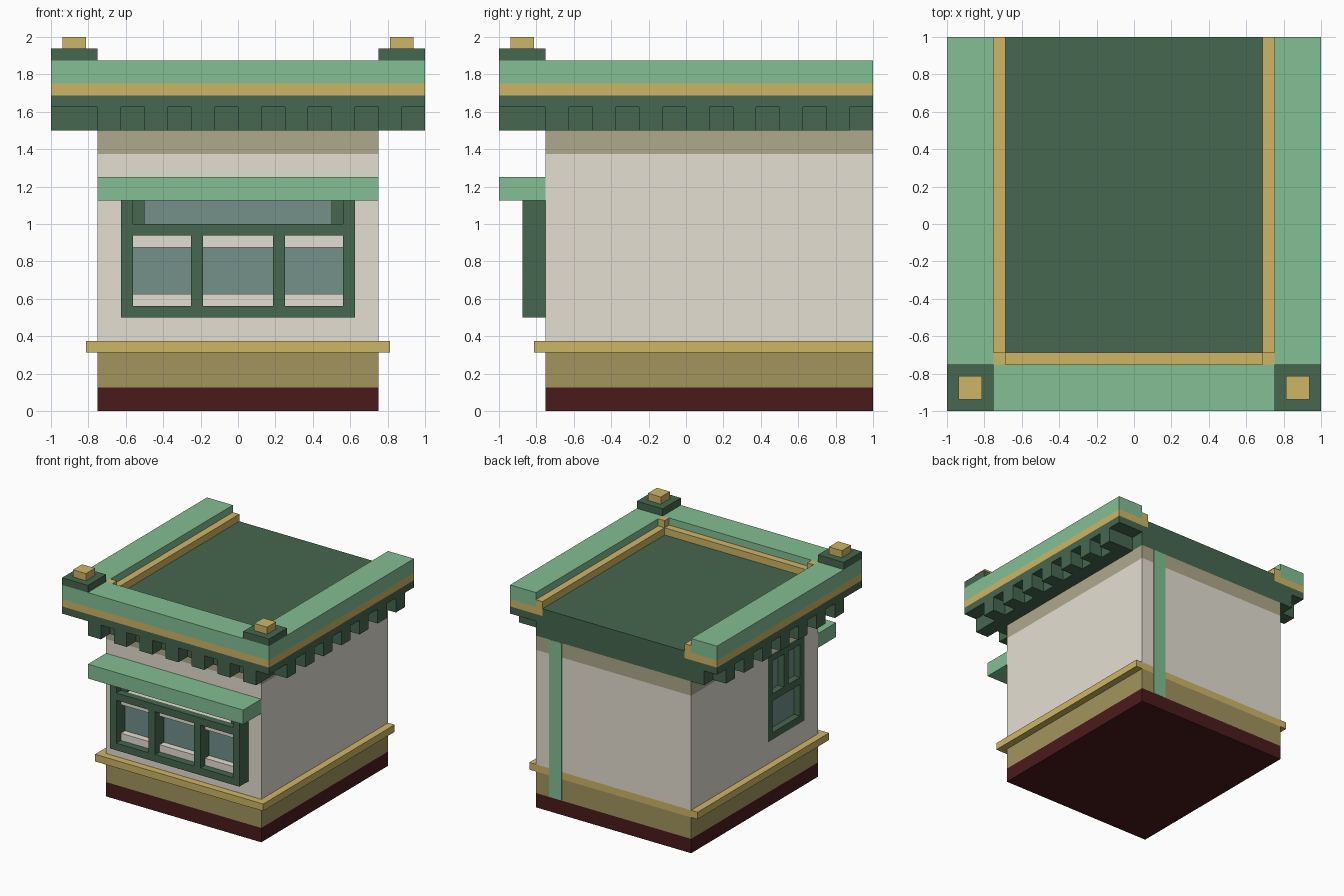
import bpy

if "Cube" in bpy.data.objects:
    bpy.data.objects.remove(bpy.data.objects["Cube"])


def material(name, hex_code):
    def lin(i):
        c = int(hex_code[i:i + 2], 16) / 255
        return c / 12.92 if c <= 0.04045 else ((c + 0.055) / 1.055) ** 2.4
    m = bpy.data.materials.new(name)
    m.diffuse_color = (lin(0), lin(2), lin(4), 1)
    m.use_nodes = True
    m.node_tree.nodes["Principled BSDF"].inputs["Base Color"].default_value = m.diffuse_color
    return m


WALL = material("warm_white", "E4DFD2")
BAND = material("grey_olive", "AFA98C")
OLIVE = material("olive", "A2945E")
GOLD = material("gold", "CFB665")
RED = material("dark_red", "4A1A1C")
DARK = material("dark_green", "46674F")
LIGHT = material("light_green", "83BF94")
GLASS = material("glass_grey", "73908A")


def box(name, mat, x, y, z):
    """Axis-aligned box from (min, max) ranges."""
    (x0, x1), (y0, y1), (z0, z1) = x, y, z
    v = [(a, b, c) for a in (x0, x1) for b in (y0, y1) for c in (z0, z1)]
    f = [(0, 1, 3, 2), (4, 6, 7, 5), (0, 4, 5, 1), (2, 3, 7, 6), (0, 2, 6, 4), (1, 5, 7, 3)]
    me = bpy.data.meshes.new(name)
    me.from_pydata(v, [], f)
    me.materials.append(mat)
    ob = bpy.data.objects.new(name, me)
    bpy.context.collection.objects.link(ob)
    return ob


def pair(name, mat, x, y, z):
    """Box plus its mirror image across x = 0."""
    box(name + "_right", mat, x, y, z)
    box(name + "_left", mat, (-x[1], -x[0]), y, z)


BX, BY = (-0.75, 0.75), (-0.75, 1)

# Stacked body
box("plinth", RED, BX, BY, (0, 0.125))
box("lower_wall", OLIVE, BX, BY, (0.125, 0.3125))
box("base_trim", GOLD, (-0.8125, 0.8125), (-0.8125, 1), (0.3125, 0.375))
wall = box("wall", WALL, BX, BY, (0.375, 1.375))
box("upper_band", BAND, BX, BY, (1.375, 1.5))
box("roof_deck", DARK, BX, BY, (1.5, 1.6875))
box("roof_top", DARK, (-0.6875, 0.6875), (-0.6875, 1), (1.6875, 1.75))
box("back_stripe", LIGHT, (0.5, 0.625), (0.995, 1.001), (0.125, 1.5))

# Left window recess cut into the wall
cutter = box("cutter", WALL, (-0.8, -0.6875), (-0.5625, -0.0625), (0.5625, 1.3125))
cutter.hide_render = True
mod = wall.modifiers.new("recess", "BOOLEAN")
mod.operation = "DIFFERENCE"
mod.solver = "EXACT"
mod.object = cutter
bpy.context.view_layer.objects.active = wall
bpy.ops.object.modifier_apply(modifier=mod.name)
bpy.data.objects.remove(cutter)

# Glass panes
box("front_glass_lower", GLASS, (-0.5625, 0.5625), (-0.755, -0.75), (0.625, 0.875))
box("front_glass_upper", GLASS, (-0.5, 0.5), (-0.755, -0.75), (1.0, 1.125))
box("side_glass", GLASS, (-0.692, -0.6875), (-0.5625, -0.0625), (0.5625, 1.3125))

# Projecting front window frame
FY = (-0.875, -0.75)
pair("front_frame_side", DARK, (0.5625, 0.625), FY, (0.5, 1.125))
pair("front_frame_muntin", DARK, (0.1875, 0.25), FY, (0.5625, 0.9375))
pair("front_frame_block", DARK, (0.5, 0.5625), (-0.8125, -0.75), (1.0, 1.125))
box("front_frame_sill", DARK, (-0.5625, 0.5625), FY, (0.5, 0.5625))
box("front_frame_bar", DARK, (-0.5625, 0.5625), (-0.875, -0.8125), (0.9375, 1.0))
# Pale ledges inside the frame
box("ledge_lower", WALL, (-0.5625, 0.5625), (-0.8125, -0.75), (0.5625, 0.625))
box("ledge_upper", WALL, (-0.5625, 0.5625), (-0.8125, -0.75), (0.875, 1.0))
box("canopy", LIGHT, BX, (-1, -0.75), (1.125, 1.25))

# Flush frame of the left window
SX = (-0.75, -0.6875)
for y0 in (-0.5625, -0.125):
    box("side_frame_post", DARK, SX, (y0, y0 + 0.0625), (0.5625, 1.3125))
for z0 in (0.5625, 0.9, 1.25):
    box("side_frame_bar", DARK, SX, (-0.5, -0.125), (z0, z0 + 0.0625))
box("side_frame_muntin", DARK, SX, (-0.3438, -0.2812), (0.9625, 1.25))


def rim(name, mat, inner, outer, z):
    """U-shaped rim around the front and both sides, open at the back."""
    box(name + "_front", mat, (-outer, outer), (-outer, -inner), z)
    pair(name + "_side", mat, (inner, outer), (-inner, 1), z)


# Cornice; the core behind the dentils steps round the corners
CZ = (1.5, 1.625)
box("cornice_core_front", DARK, (-0.75, 0.875), (-0.875, -0.75), CZ)
box("cornice_core_right", DARK, (0.75, 0.875), (-0.75, 0.875), CZ)
box("cornice_core_left", DARK, (-0.875, -0.75), (-0.75, 1), CZ)
rim("cornice_slab", DARK, 0.75, 1, (1.625, 1.6875))
rim("cornice_stripe", GOLD, 0.75, 1, (1.6875, 1.75))
rim("parapet", LIGHT, 0.75, 1, (1.75, 1.875))
rim("inner_trim", GOLD, 0.6875, 0.75, (1.6875, 1.8125))
pair("inner_trim_corner", GOLD, (0.6875, 0.75), (-0.75, -0.6875), (1.8125, 1.875))
for i in range(7):
    t = (-0.75 + 0.25 * i, -0.625 + 0.25 * i)
    box("front_dentil", DARK, t, (-1, -0.875), CZ)
    pair("side_dentil", DARK, (0.875, 1), t, CZ)

# Corner caps
pair("corner_cap", DARK, (0.75, 1), (-1, -0.75), (1.875, 1.9375))
pair("corner_knob", GOLD, (0.8125, 0.9375), (-0.9375, -0.8125), (1.9375, 2))
